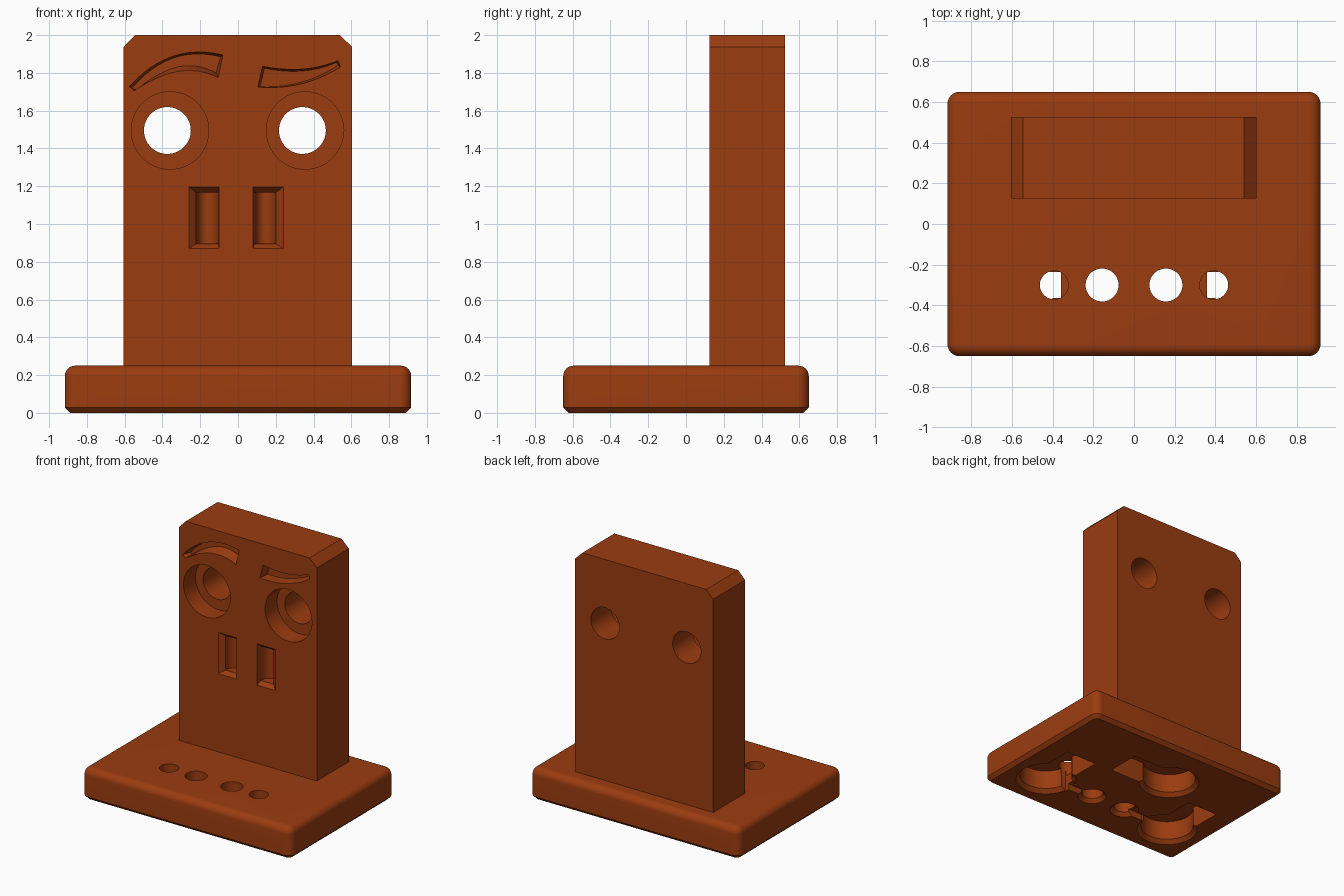
import bpy, bmesh, math
from mathutils import Vector

if "Cube" in bpy.data.objects:
    bpy.data.objects.remove(bpy.data.objects["Cube"])

mat = bpy.data.materials.new("burnt_orange")
mat.diffuse_color = (0.328, 0.045, 0.005, 1)
mat.use_nodes = True
mat.node_tree.nodes["Principled BSDF"].inputs["Base Color"].default_value = mat.diffuse_color


def make(name, bm):
    bmesh.ops.recalc_face_normals(bm, faces=bm.faces)
    me = bpy.data.meshes.new(name)
    bm.to_mesh(me)
    bm.free()
    me.materials.append(mat)
    ob = bpy.data.objects.new(name, me)
    bpy.context.collection.objects.link(ob)
    return ob


def loft(name, rings):
    """Closed solid through rings of equal point count."""
    bm = bmesh.new()
    vs = [[bm.verts.new(p) for p in r] for r in rings]
    n = len(vs[0])
    for a, b in zip(vs, vs[1:]):
        for i in range(n):
            bm.faces.new((a[i], a[(i + 1) % n], b[(i + 1) % n], b[i]))
    bm.faces.new(vs[0])
    bm.faces.new(vs[-1])
    return make(name, bm)


def ring_z(x, y, z, r, n=48):
    return [(x + r * math.cos(2 * math.pi * i / n), y + r * math.sin(2 * math.pi * i / n), z) for i in range(n)]


def ring_y(x, z, y, r, n=48):
    return [(x + r * math.cos(2 * math.pi * i / n), y, z + r * math.sin(2 * math.pi * i / n)) for i in range(n)]


def rect_z(x0, x1, y0, y1, z):
    return [(x0, y0, z), (x1, y0, z), (x1, y1, z), (x0, y1, z)]


def rect_y(x0, x1, z0, z1, y):
    return [(x0, y, z0), (x1, y, z0), (x1, y, z1), (x0, y, z1)]


def carve(ob, cutters):
    bpy.context.view_layer.objects.active = ob
    for c in cutters:
        m = ob.modifiers.new("cut", 'BOOLEAN')
        m.operation, m.solver, m.object = 'DIFFERENCE', 'EXACT', c
        bpy.ops.object.modifier_apply(modifier=m.name)
        bpy.data.objects.remove(c)


def smooth(ob):
    bpy.ops.object.select_all(action='DESELECT')
    ob.select_set(True)
    bpy.context.view_layer.objects.active = ob
    bpy.ops.object.shade_smooth_by_angle(angle=math.radians(30))


# Base plate: rounded corners, filleted top, chamfered bottom
X, Y, H = 0.917, 0.65, 0.25
bm = bmesh.new()
bmesh.ops.create_cube(bm, size=1)
for v in bm.verts:
    v.co = Vector((v.co.x * 2 * X, v.co.y * 2 * Y, (v.co.z + 0.5) * H))


def bevel(test, size, seg):
    edges = [e for e in bm.edges if test(e.verts[0].co, e.verts[1].co)]
    bmesh.ops.bevel(bm, geom=edges, offset=size, offset_type='OFFSET', segments=seg,
                    profile=0.5, affect='EDGES', clamp_overlap=False)


bevel(lambda a, b: abs(a.z - b.z) > 0.1, 0.06, 8)
bevel(lambda a, b: min(a.z, b.z) > H - 1e-4, 0.055, 8)
bevel(lambda a, b: max(a.z, b.z) < 1e-4, 0.028, 1)
base = make("base", bm)

cuts = []
D = 0.18
# Underside round pockets with chamfered lips
for x, y in ((0.59, -0.32), (-0.59, -0.32), (-0.15, 0.23)):
    cuts.append(loft("pocket", [ring_z(x, y, -0.01, 0.235), ring_z(x, y, 0.03, 0.195), ring_z(x, y, D, 0.195)]))
# Slots leading out of the pockets
for x0, x1, y0, y1 in ((0.455, 0.725, -0.3, 0.09), (-0.725, -0.455, -0.3, 0.09), (-0.1, 0.3, 0.095, 0.365)):
    cuts.append(loft("slot", [rect_z(x0, x1, y0, y1, -0.01), rect_z(x0, x1, y0, y1, D - 0.003)]))
for s in (-1, 1):
    # Through holes with flared underside
    x = s * 0.157
    cuts.append(loft("hole", [ring_z(x, -0.3, -0.01, 0.115), ring_z(x, -0.3, 0.03, 0.081),
                              ring_z(x, -0.3, 0.3, 0.081)]))
    # Outer holes, part open into the pockets
    cuts.append(loft("side_hole", [ring_z(s * 0.393, -0.3, 0.13, 0.07), ring_z(s * 0.393, -0.3, 0.3, 0.07)]))
    xs = sorted((s * 0.36, s * 0.5))
    cuts.append(loft("notch", [rect_z(*xs, -0.365, -0.235, -0.01), rect_z(*xs, -0.365, -0.235, 0.17)]))
    # Shallow channel between hole and pocket
    xs = sorted((s * 0.17, s * 0.45))
    cuts.append(loft("channel", [rect_z(*xs, -0.335, -0.265, -0.01), rect_z(*xs, -0.335, -0.265, 0.05)]))
carve(base, cuts)
smooth(base)

# Upright block with chamfered top corners
F, B = 0.125, 0.525
outline = [(-0.605, 0.25), (0.603, 0.25), (0.603, 1.938), (0.54, 2), (-0.545, 2), (-0.605, 1.938)]
block = loft("upright_block", [[(x, y, z) for x, z in outline] for y in (F, B)])

cuts = []
# Eyes: wide recess with a through hole
for x in (-0.36, 0.355):
    cuts.append(loft("eye_recess", [ring_y(x, 1.495, 0.05, 0.205, 64), ring_y(x, 1.495, F + 0.15, 0.205, 64)]))
    cuts.append(loft("eye_hole", [ring_y(x - 0.014, 1.495, 0.05, 0.124, 64), ring_y(x - 0.014, 1.495, 0.6, 0.124, 64)]))
# Nostrils: tapered mouth and curved scoop
for outer, inner in (((-0.26, -0.1), (-0.222, -0.105)), ((0.08, 0.24), (0.088, 0.2))):
    a, b = inner
    cuts.append(loft("nostril_mouth", [rect_y(*outer, 0.87, 1.195, F - 0.02), rect_y(*outer, 0.87, 1.195, F),
                                       rect_y(a, b, 0.895, 1.168, F + 0.035)]))
    arc = [((a + b) / 2 - (b - a) / 2 * math.cos(math.pi * i / 16),
            F + 0.034 + 0.075 * math.sin(math.pi * i / 16)) for i in range(17)]
    arc = [(a, F)] + arc + [(b, F)]
    cuts.append(loft("nostril_scoop", [[(x, y, z) for x, y in arc] for z in (0.896, 1.167)]))


# Eyebrows: curved pockets with sloping walls
def curve(p, q, r, n=12):
    """Arc-like curve from p to r passing through q."""
    p, q, r = Vector(p), Vector(q), Vector(r)
    c = 2 * q - (p + r) / 2
    return [p * (1 - t) ** 2 + 2 * c * t * (1 - t) + r * t * t for t in (i / n for i in range(n + 1))]


for top, low, lift in (
        (((-0.575, 1.728), (-0.345, 1.888), (-0.08, 1.895)), ((-0.105, 1.775), (-0.315, 1.808), (-0.55, 1.705)), 0.032),
        (((0.13, 1.835), (0.34, 1.82), (0.53, 1.865)), ((0.542, 1.832), (0.335, 1.742), (0.105, 1.725)), 0.012)):
    t, l = curve(*top), curve(*low)
    mx = sum(p.x for p in t + l) / (len(t) + len(l))
    floor = [Vector((mx + (p.x - mx) * 0.95, p.y - 0.01)) for p in t]
    floor += [Vector((mx + (p.x - mx) * 0.95, p.y + lift * min(1, (0.25 + abs(p.x - l[-1].x) * 3)) * 0.8)) for p in l]
    front = [(p.x, F, p.y) for p in t + l]
    cuts.append(loft("eyebrow", [[(x, F - 0.02, z) for x, _, z in front], front,
                                 [(p.x, F + 0.08, p.y) for p in floor]]))
carve(block, cuts)
smooth(block)
